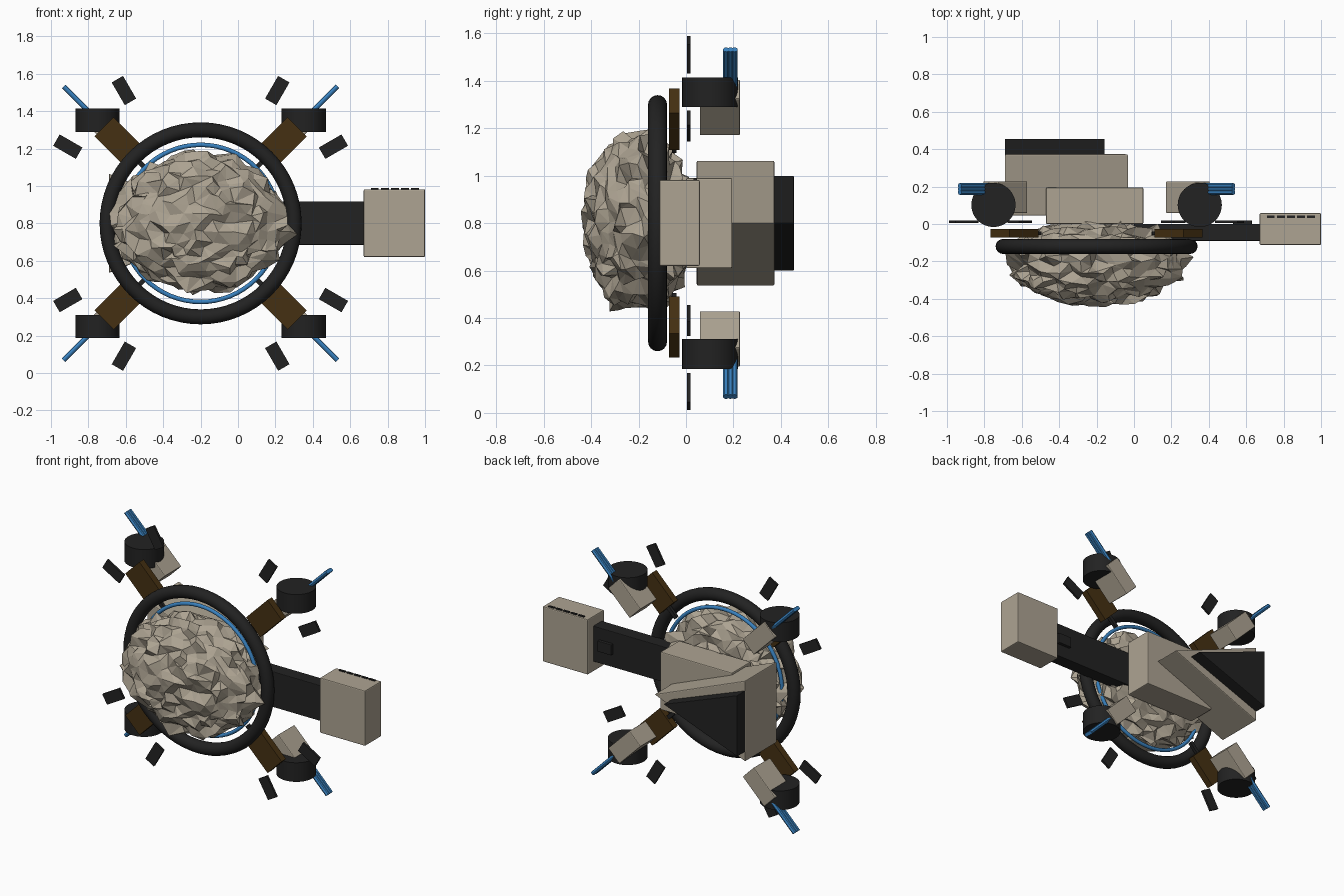
import bpy, bmesh, math, random
from mathutils import Vector, noise

random.seed(4)
cube = bpy.data.objects.get("Cube")
if cube:
    bpy.data.objects.remove(cube, do_unlink=True)

HUB_X, HUB_Z = -0.2, 0.8


def material(name, rgb):
    m = bpy.data.materials.new(name)
    m.use_nodes = True
    m.diffuse_color = (*rgb, 1)
    m.node_tree.nodes["Principled BSDF"].inputs["Base Color"].default_value = (*rgb, 1)
    return m


STONE = material("warm stone", (0.42, 0.37, 0.29))
BLACK = material("soft black", (0.016, 0.016, 0.016))
BROWN = material("dark brown", (0.06, 0.03, 0.006))
BLUE = material("bright blue", (0.04, 0.22, 0.52))


def finish(name, mat, bevel=0):
    ob = bpy.context.object
    ob.name = name
    ob.data.materials.append(mat)
    if bevel:
        mod = ob.modifiers.new("soft edges", "BEVEL")
        mod.width = bevel
        mod.segments = 2
    return ob


def box(name, lo, hi, mat, bevel=0.0):
    lo, hi = Vector(lo), Vector(hi)
    bpy.ops.mesh.primitive_cube_add(size=1, location=(lo + hi) / 2)
    bpy.context.object.scale = hi - lo
    bpy.ops.object.transform_apply(location=False, rotation=False, scale=True)
    return finish(name, mat, bevel)


def radial_point(radius, y, angle):
    return (HUB_X + radius * math.cos(angle), y, HUB_Z + radius * math.sin(angle))


def radial_box(name, radius, y, angle, size, mat, bevel=0.0):
    """Box whose local x points away from the hub."""
    bpy.ops.mesh.primitive_cube_add(size=1, location=radial_point(radius, y, angle),
                                    rotation=(0, -angle, 0))
    bpy.context.object.scale = size
    bpy.ops.object.transform_apply(location=False, rotation=False, scale=True)
    return finish(name, mat, bevel)


def ring(name, major, minor, y, mat):
    bpy.ops.mesh.primitive_torus_add(location=(HUB_X, y, HUB_Z), rotation=(math.pi / 2, 0, 0),
                                     major_radius=major, minor_radius=minor,
                                     major_segments=64, minor_segments=16)
    bpy.ops.object.shade_smooth()
    return finish(name, mat)


def wedge(name, base_x, tip_x, half_height, y0, y1, mat, bevel=0.0):
    """Triangular prism along y with its tip towards +x."""
    bm = bmesh.new()
    corners = [(base_x, -half_height), (tip_x, 0), (base_x, half_height)]
    face = bm.faces.new([bm.verts.new((x, y0, HUB_Z + z)) for x, z in corners])
    out = bmesh.ops.extrude_face_region(bm, geom=[face])
    verts = [g for g in out["geom"] if isinstance(g, bmesh.types.BMVert)]
    bmesh.ops.translate(bm, verts=verts, vec=(0, y1 - y0, 0))
    bmesh.ops.recalc_face_normals(bm, faces=bm.faces)
    mesh = bpy.data.meshes.new(name)
    bm.to_mesh(mesh)
    bm.free()
    ob = bpy.data.objects.new(name, mesh)
    bpy.context.collection.objects.link(ob)
    bpy.context.view_layer.objects.active = ob
    return finish(name, mat, bevel)


# Jagged rock
bpy.ops.mesh.primitive_ico_sphere_add(subdivisions=4, radius=1, location=(HUB_X, -0.2, HUB_Z))
rock = finish("rock", STONE)
for v in rock.data.vertices:
    n = v.co.normalized()
    swell = 1 + 0.06 * noise.noise(n * 2.5) + 0.1 * noise.noise(n * 7) + random.uniform(-0.06, 0.06)
    depth = math.copysign(abs(n.y) ** 0.85, n.y)
    jitter = Vector([random.uniform(-0.02, 0.02) for _ in range(3)])
    v.co = Vector((n.x * 0.45, depth * 0.225, n.z * 0.36)) * swell + jitter

# Rings around the rock
ring("outer_ring", 0.5, 0.04, -0.12, BLACK)
ring("glow_ring", 0.42, 0.012, -0.11, BLUE)

# Four diagonal thruster groups
for i in range(4):
    a = math.radians(45 + 90 * i)
    radial_box("strut", 0.5, -0.05, a, (0.14, 0.02, 0.025), BLACK)
    radial_box("bracket", 0.62, -0.05, a, (0.22, 0.045, 0.145), BROWN)
    radial_box("pod_housing", 0.69, 0.143, a, (0.22, 0.17, 0.115), STONE, 0.005)
    bpy.ops.mesh.primitive_cylinder_add(vertices=48, radius=0.118, depth=0.125,
                                        location=radial_point(0.78, 0.102, a))
    bpy.ops.object.shade_smooth_by_angle()
    finish("thruster_drum", BLACK)
    for k in (-1, 0, 1):
        bpy.ops.mesh.primitive_cylinder_add(vertices=12, radius=0.013, depth=0.3,
                                            location=radial_point(0.885, 0.187 + k * 0.018, a),
                                            rotation=(0, math.pi / 2 - a, 0))
        bpy.ops.object.shade_smooth_by_angle()
        finish("blue_rod", BLUE)
    for offset in (-15, 15):
        radial_box("floating_plate", 0.82, 0.012, a + math.radians(offset),
                   (0.14, 0.015, 0.07), BLACK)

# Rear body: block and two stacked wedges
box("rear_block", (-0.47, 0.0, 0.61), (0.05, 0.195, 0.99), STONE, 0.006)
wedge("rear_wedge", -0.69, -0.03, 0.265, 0.045, 0.373, STONE, 0.006)
wedge("rear_wedge_cap", -0.69, -0.155, 0.2, 0.37, 0.455, BLACK, 0.003)

# Side arm with its end box
box("side_arm", (0.0, -0.09, 0.685), (0.69, 0.0, 0.918), BLACK, 0.004)
box("arm_panel", (0.53, -0.01, 0.77), (0.63, 0.02, 0.84), BLACK, 0.003)
box("end_box", (0.672, -0.112, 0.62), (1.0, 0.058, 0.982), STONE, 0.006)
for i in range(5):
    x = 0.71 + i * 0.054
    box("vent_slot", (x, 0.032, 0.98), (x + 0.042, 0.046, 0.988), BLACK)
